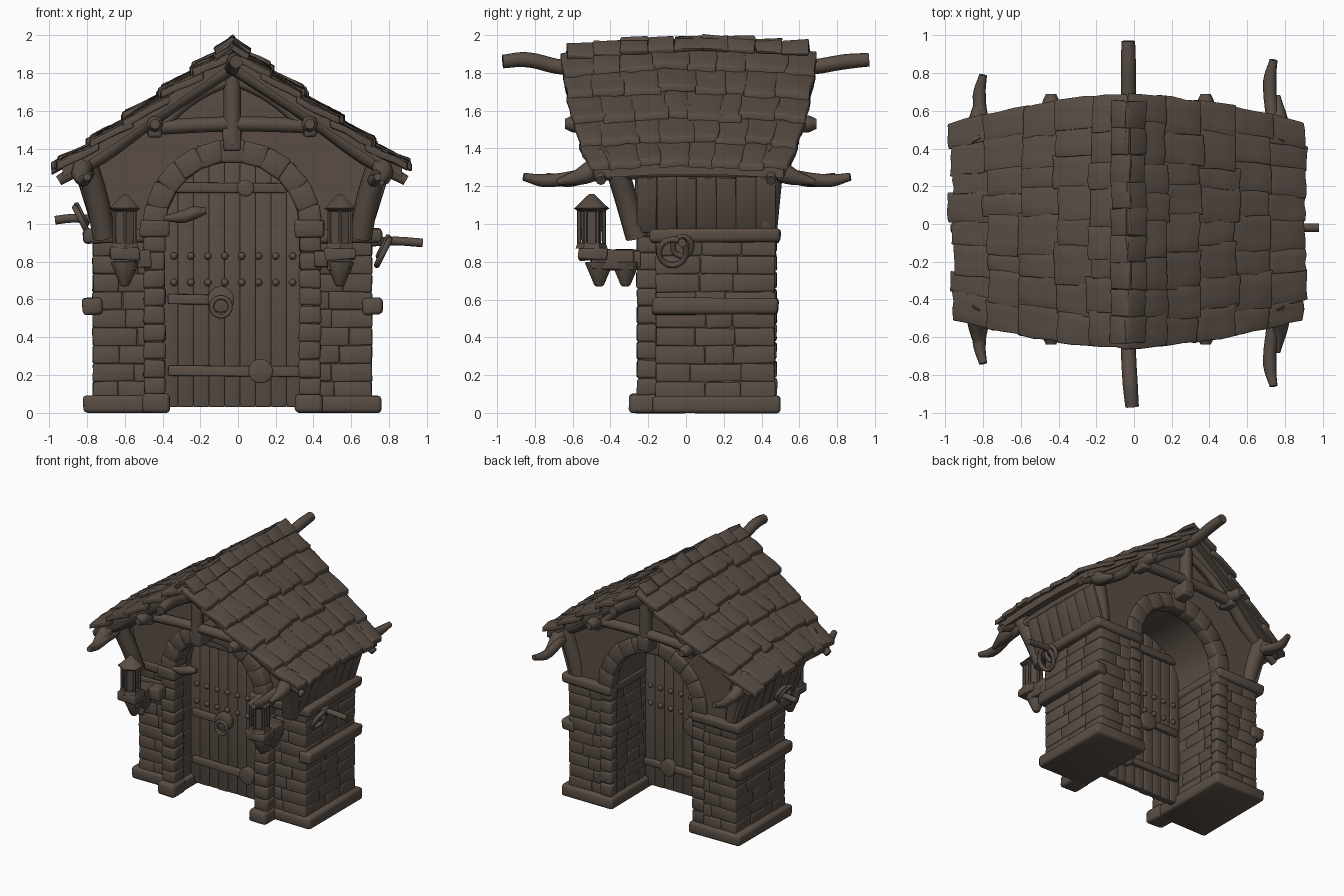
import bpy, bmesh, math, random
from mathutils import Matrix, Vector
random.seed(4)
cube = bpy.data.objects.get("Cube")
if cube:
    bpy.data.objects.remove(cube)
CX = -0.03  # the building sits slightly off centre
SIDES = ((-1, "right"), (1, "left"))
brown = bpy.data.materials.new("dark_brown")
brown.use_nodes = True
brown.diffuse_color = (0.1, 0.076, 0.06, 1)
shader = next(n for n in brown.node_tree.nodes if n.type == 'BSDF_PRINCIPLED')
shader.inputs["Base Color"].default_value = brown.diffuse_color

def rnd(a):
    return random.uniform(-a, a)

def finish(name, data):
    data.materials.append(brown)
    obj = bpy.data.objects.new(name, data)
    bpy.context.collection.objects.link(obj)
    obj.location.x = CX
    bpy.ops.object.select_all(action='DESELECT')
    obj.select_set(True)
    bpy.context.view_layer.objects.active = obj
    if obj.type == 'CURVE':
        bpy.ops.object.convert(target='MESH')
    bpy.ops.object.shade_smooth_by_angle(angle=math.radians(50))

def part(name, bm, bevel=0.0):
    bmesh.ops.recalc_face_normals(bm, faces=bm.faces)
    bm.normal_update()
    if bevel:
        edges = [e for e in bm.edges if e.calc_face_angle(0) > 0.6]
        bmesh.ops.bevel(bm, geom=edges, offset=bevel, segments=2, profile=0.5,
                        affect='EDGES', clamp_overlap=True)
    mesh = bpy.data.meshes.new(name)
    bm.to_mesh(mesh)
    bm.free()
    finish(name, mesh)

def box(bm, x, y, z, jit=0.0, turn=Matrix()):
    """Box from three (low, high) ranges, with rough corners."""
    for v in bmesh.ops.create_cube(bm, size=1)['verts']:
        v.co = turn @ Vector([a + (b - a) * (c + 0.5) + rnd(jit) for (a, b), c in zip((x, y, z), v.co)])

def sbox(bm, s, x, y, z, jit=0.0):
    box(bm, sorted((s * x[0], s * x[1])), y, z, jit)

def cone(bm, at, r1, r2, depth, segs=6, turn=Matrix()):
    bmesh.ops.create_cone(bm, cap_ends=True, segments=segs, radius1=r1, radius2=r2,
                          depth=depth, matrix=Matrix.Translation(at) @ turn)

def extrude(bm, faces, vec):
    geom = bmesh.ops.extrude_face_region(bm, geom=faces)['geom']
    bmesh.ops.translate(bm, verts=[g for g in geom if isinstance(g, bmesh.types.BMVert)], vec=vec)

def limb(name, pts, radius, ends=(1, 1), cyclic=False):
    """Rounded timber or iron bar along a smooth path."""
    cu = bpy.data.curves.new(name, 'CURVE')
    cu.dimensions = '3D'
    cu.bevel_depth, cu.bevel_resolution, cu.resolution_u = radius, 2, 6
    cu.use_fill_caps = True
    sp = cu.splines.new('BEZIER')
    sp.bezier_points.add(len(pts) - 1)
    sp.use_cyclic_u = cyclic
    for bp, p in zip(sp.bezier_points, pts):
        bp.co = p
        bp.handle_left_type = bp.handle_right_type = 'AUTO'
    sp.bezier_points[0].radius, sp.bezier_points[-1].radius = ends
    finish(name, cu)

def circle(r, turn=0):
    return [(r * math.cos(k * math.pi / 2 + turn), r * math.sin(k * math.pi / 2 + turn)) for k in range(4)]

for s, tag in SIDES:
    # Side piers: tight courses of worn stone around a core
    bm = bmesh.new()
    sbox(bm, s, (0.375, 0.733), (-0.152, 0.463), (0.02, 0.95))
    for c in range(9):
        z = 0.07 + c * 0.095
        xs = [0.37, 0.56 + rnd(0.06), 0.74]
        ys = [-0.16, 0.05 + rnd(0.06), 0.26 + rnd(0.06), 0.47]
        for x in zip(xs, xs[1:]):
            for y in zip(ys, ys[1:]):
                sbox(bm, s, x, y, (z, z + 0.095), 0.004)
    part(tag + "_stone_pier", bm, 0.009)
    bm = bmesh.new()
    sbox(bm, s, (0.34, 0.79), (-0.18, 0.5), (0, 0.09), 0.004)
    sbox(bm, s, (0.33, 0.48), (-0.3, -0.14), (0, 0.1), 0.004)
    sbox(bm, s, (0.69, 0.795), (-0.18, 0.49), (0.52, 0.61), 0.006)
    sbox(bm, s, (0.36, 0.79), (-0.19, 0.5), (0.9, 0.975), 0.006)
    part(tag + "_plinth_and_bands", bm, 0.02)
    # Front and back stone columns beside the door
    bm = bmesh.new()
    sbox(bm, s, (0.365, 0.46), (-0.25, -0.13), (0.05, 0.95))
    for c in range(9):
        z = 0.09 + c * 0.095
        sbox(bm, s, (0.355, 0.47), (-0.26, -0.13), (z, z + 0.095), 0.005)
        sbox(bm, s, (0.355, 0.46), (0.4, 0.48), (z, z + 0.095), 0.005)
    sbox(bm, s, (0.33, 0.49), (-0.29, -0.12), (0.93, 1.02), 0.006)
    part(tag + "_door_column", bm, 0.014)
    # Flared side planks and corner posts above the ledge
    bm = bmesh.new()
    for i in range(7):
        y = -0.26 + i * 0.105
        box(bm, (-0.015, 0.015), (y, y + 0.105), (0, 0.3), 0.003,
            Matrix.Translation((s * 0.72, 0, 0.96)) @ Matrix.Rotation(s * 0.3, 4, 'Y'))
    part(tag + "_side_planks", bm, 0.004)
    for end, y0, y1 in (("front", -0.26, -0.38), ("back", 0.42, 0.46)):
        limb(f"{tag}_{end}_corner_post", [(s * 0.68, y0, 0.93), (s * 0.71, y0 * 0.6 + y1 * 0.4, 1.1),
                                          (s * 0.78, y1, 1.34)], 0.062)

# Attic wall with the arched passage cut out
ARCH_Z, R = 0.97, 0.37
bm = bmesh.new()
outline = [(0.37, 0.9), (0.7, 0.9), (0.8, 1.3), (0, 1.88), (-0.8, 1.3), (-0.7, 0.9), (-0.37, 0.9)]
outline += [(-R * math.cos(k * math.pi / 16), ARCH_Z + R * math.sin(k * math.pi / 16)) for k in range(17)]
extrude(bm, [bm.faces.new([bm.verts.new((x, -0.18, z)) for x, z in outline])], (0, 0.63, 0))
part("attic_wall", bm)

# Arch stones, front and back
for end, y in (("front", (-0.27, -0.1)), ("back", (0.38, 0.48))):
    bm = bmesh.new()
    for k in range(11):
        turn = Matrix.Translation((0, 0, ARCH_Z)) @ Matrix.Rotation((k - 5) * math.pi / 11, 4, 'Y')
        box(bm, (-0.068, 0.068), y, (0.355, 0.475), 0.005, turn)
    part(end + "_arch_stones", bm, 0.014)

# Door planks with the top cut to the arch
bm = bmesh.new()
for k in range(9):
    x = -0.37 + k * 0.0822
    top = ARCH_Z + math.sqrt(0.15 - (x + 0.041) ** 2)
    box(bm, (x, x + 0.0822), (-0.03 + rnd(0.004), 0.03 + rnd(0.004)), (0.03, top))
part("door_planks", bm, 0.006)

# Iron straps, studs and latch on both faces of the door
straps, studs = bmesh.new(), bmesh.new()
for f in (-1, 1):
    for x0, x1, z, disc, r in ((-0.32, 0.28, 1.19, 0.07, 0.045), (-0.34, -0.06, 0.6, -0.06, 0.07),
                               (-0.34, 0.36, 0.22, 0.15, 0.065)):
        box(straps, (x0, x1), sorted((f * 0.02, f * 0.06)), (z - 0.027, z + 0.027), 0.005)
        cone(straps, (disc, f * 0.04, z), r, r, 0.06, 16, Matrix.Rotation(math.pi / 2, 4, 'X'))
    for k in range(16):
        at = Matrix.Translation((-0.31 + k % 8 * 0.09, f * 0.035, 0.69 + k // 8 * 0.14))
        bmesh.ops.create_icosphere(studs, subdivisions=2, radius=0.02, matrix=at)
part("door_straps", straps, 0.008)
part("door_studs", studs)
limb("door_ring", [(x - 0.06, -0.08, z + 0.56) for x, z in circle(0.05)], 0.012, cyclic=True)
limb("hanging_paddle", [(-0.36, -0.27, 1.03), (-0.26, -0.28, 1.04), (-0.2, -0.28, 1.06),
                        (-0.14, -0.28, 1.07)], 0.035, (0.4, 0.5))

# Roof: deck and rows of ragged shingles
def slab(bm, s, d, y, rise, thick, jit):
    """Patch between two distances from the ridge, hung on the sagging roof line."""
    verts = bmesh.ops.create_grid(bm, x_segments=3, y_segments=3, size=0.5)['verts']
    for v in verts:
        u, w = v.co.x + 0.5, y[0] + (y[1] - y[0]) * (v.co.y + 0.5)
        a = d[0] + (d[1] - d[0]) * u
        z = 1.955 - 0.73 * a + 0.03 * a * a - (0.1 - 0.06 * a) * w * w + rise * u
        at = Vector((s * (a + rise * u / 2), 0.015 + w * (1 - 0.08 * a - 0.18 * a * a), z))
        v.co = at + Vector([rnd(jit) for i in range(3)])
    extrude(bm, list({f for v in verts for f in v.link_faces}), (0, 0, -thick))

for s, tag in SIDES:
    bm = bmesh.new()
    for k in range(4):
        slab(bm, s, (k * 0.225, k * 0.225 + 0.225), (-0.64, 0.64), 0, 0.06, 0)
    part(tag + "_roof_deck", bm)
    bm = bmesh.new()
    for row in range(5):
        cuts = [-0.67] + [-0.67 + 1.34 * (k + rnd(0.25)) / 8 for k in range(1, 8)] + [0.67]
        for y0, y1 in zip(cuts, cuts[1:]):
            d = (max(0, row * 0.184 - 0.03), (row + 1) * 0.184 + 0.005 + rnd(0.02))
            slab(bm, s, d, (y0 - 0.006, y1 + 0.006), 0.033 + rnd(0.008), 0.038, 0.006)
    part(tag + "_roof_shingles", bm, 0.006)
    # Eave poles, purlins, gable rafters and braces
    x, y0, y1 = s * 0.77, -0.8 - s * 0.06, 0.83 + s * 0.04
    limb(tag + "_eave_pole", [(x, y0, 1.25), (x - 0.02, y0 + 0.11, 1.23), (x, -0.5, 1.26),
                              (x, 0.5, 1.26), (x - 0.02, y1 - 0.11, 1.23), (x, y1, 1.25)], 0.035, (0.6, 0.6))
    limb(tag + "_purlin", [(s * 0.41, -0.64, 1.53), (s * 0.41, -0.6, 1.53), (s * 0.41, 0.65, 1.53),
                           (s * 0.41, 0.69, 1.53)], 0.045, (0.6, 0.6))
    for f, end, tie in ((-1, "front", -0.47), (1, "back", 0.55)):
        name = f"{tag}_{end}_"
        limb(name + "rafter", [(0, f * 0.56, 1.84), (s * 0.4, f * 0.52, 1.58), (s * 0.7, f * 0.46, 1.36),
                               (s * 0.92, f * 0.45, 1.23)], 0.045, (1, 0.6))
        limb(name + "flared_tip", [(s * 0.78, f * 0.42, 1.36), (s * 0.8, f * 0.52, 1.27),
                                   (s * 0.79, f * 0.68, 1.22)], 0.055, (1, 0.3))
        limb(name + "king_brace", [(0, tie, 1.77), (s * 0.2, tie, 1.67), (s * 0.4, tie, 1.5)], 0.03)
limb("ridge_pole", [(0.02, -0.97, 1.86), (0.01, -0.85, 1.87), (0, -0.65, 1.83), (0, 0, 1.85),
                    (0, 0.65, 1.83), (0, 0.85, 1.86), (0, 0.97, 1.87)], 0.04, (0.9, 0.9))
bm = bmesh.new()
for k in range(18):
    s, y = k % 2 * 2 - 1, -0.63 + k // 2 * 0.142
    box(bm, (-0.06, 0.06), (y, y + 0.145), (-0.012, 0.012), 0.008,
        Matrix.Translation((s * 0.04, 0, 1.955 - 0.1 * y * y)) @ Matrix.Rotation(s * 0.6, 4, 'Y'))
part("ridge_caps", bm, 0.006)

# Gable trusses
for tie, wall, end in ((-0.47, -0.2, "front"), (0.55, 0.43, "back")):
    limb(end + "_tie_beam", [(-0.45, tie, 1.51), (0, tie, 1.53), (0.45, tie, 1.52)], 0.04)
    limb(end + "_king_post", [(0, tie, 1.42), (0, tie, 1.65), (0, tie, 1.88)], 0.047)
    bm = bmesh.new()
    box(bm, (-0.05, 0.05), sorted((wall, tie * 1.08)), (1.39, 1.51), 0.006)
    for s, tag in SIDES:
        sbox(bm, s, (0.375, 0.445), (tie - 0.06, tie + 0.06), (1.46, 1.58), 0.006)
    part(end + "_truss_blocks", bm, 0.015)

# Lanterns on drooping brackets, side pegs with hanging rings
for (s, tag), peg_z, ring_z, out in zip(SIDES, (1.02, 0.9), (1.05, 0.88), (0.94, 1.01)):
    x = s * 0.57
    bm = bmesh.new()
    for z, r1, r2, h in ((0.98, 0.05, 0.06, 0.2), (0.885, 0.085, 0.075, 0.03),
                         (1.075, 0.07, 0.095, 0.02), (1.12, 0.095, 0.012, 0.08)):
        cone(bm, (x, -0.5, z), r1, r2, h)
    for k in range(6):
        a = k * math.pi / 3
        cone(bm, (x + 0.065 * math.sin(a), -0.5 + 0.065 * math.cos(a), 0.98), 0.011, 0.011, 0.19)
    part(tag + "_lantern", bm)
    bm = bmesh.new()
    box(bm, (x - 0.08, x + 0.08), (-0.57, -0.42), (0.81, 0.875), 0.008)
    box(bm, (x - 0.06, x + 0.06), (-0.5, -0.27), (0.76, 0.865), 0.008)
    sbox(bm, s, (0.43, 0.6), (-0.35, -0.24), (0.77, 0.86), 0.006)
    for y in (-0.46, -0.32):
        cone(bm, (x, y, 0.735), 0.025, 0.08, 0.13, 8)
    part(tag + "_lantern_bracket", bm, 0.01)
    limb(tag + "_peg", [(s * 0.7, -0.02, peg_z), (s * 0.85, -0.02, peg_z + 0.01), (s * out, -0.02, peg_z)], 0.023)
    for k, y, r in ((0, -0.02, 0.05), (1, -0.07, 0.07)):
        ring = [(s * (0.8 + v / 2), y + u, ring_z - 0.03 * k + v) for u, v in circle(r, k)]
        limb(f"{tag}_ring_{k + 1}", ring, 0.016, cyclic=True)
